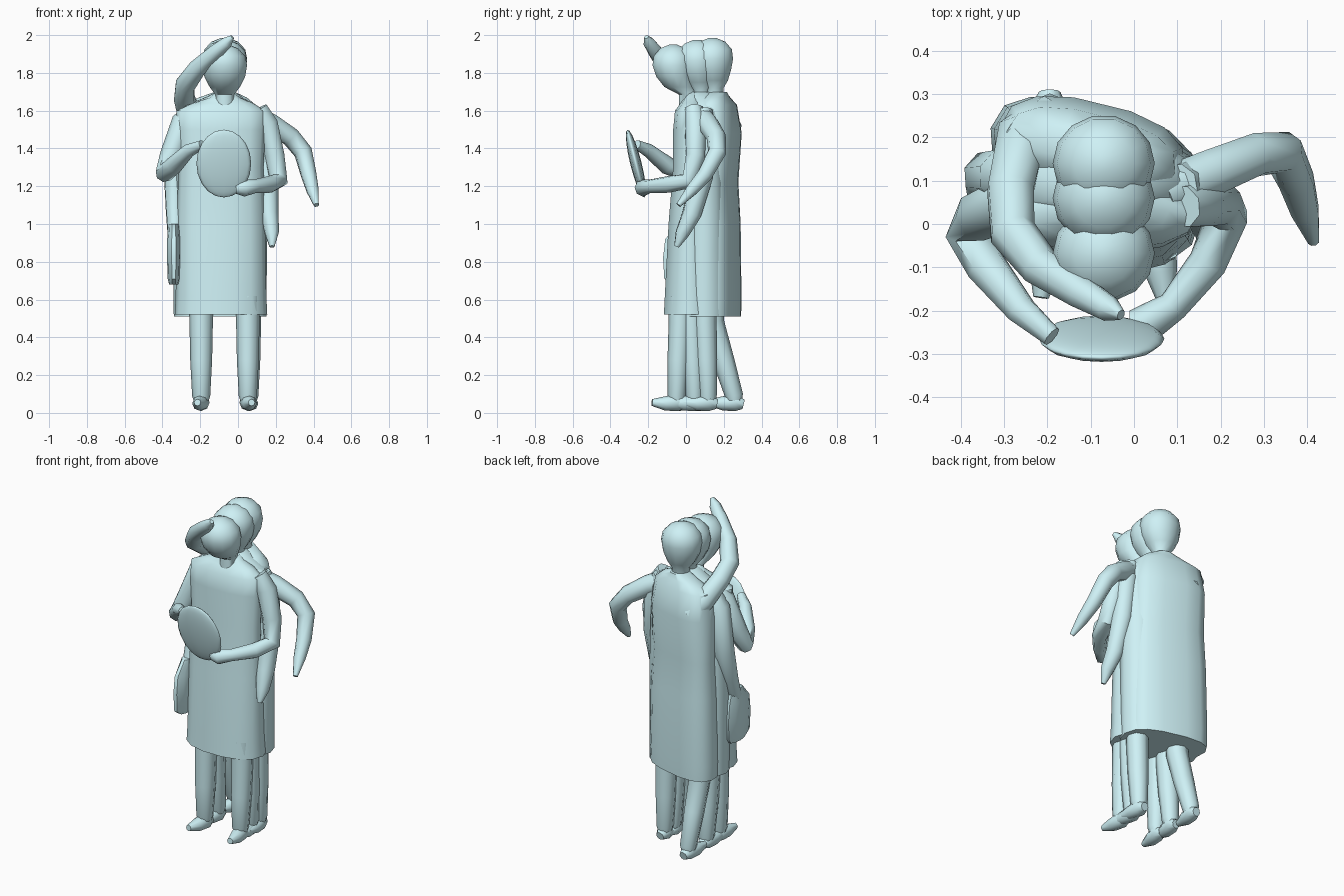
import bpy, bmesh, math
from mathutils import Vector, Quaternion

cube = bpy.data.objects.get("Cube")
if cube:
    bpy.data.objects.remove(cube)

stone = bpy.data.materials.new("pale_blue")
stone.use_nodes = True
stone.diffuse_color = (0.62, 0.88, 0.92, 1)
stone.node_tree.nodes["Principled BSDF"].inputs["Base Color"].default_value = stone.diffuse_color


def finish(name, bm):
    bmesh.ops.recalc_face_normals(bm, faces=bm.faces)
    mesh = bpy.data.meshes.new(name)
    bm.to_mesh(mesh)
    bm.free()
    obj = bpy.data.objects.new(name, mesh)
    bpy.context.collection.objects.link(obj)
    mesh.materials.append(stone)
    bpy.ops.object.select_all(action='DESELECT')
    obj.select_set(True)
    bpy.context.view_layer.objects.active = obj
    bpy.ops.object.shade_smooth_by_angle(angle=math.radians(50))
    return obj


def skin(name, rings):
    """Join rings of points into a closed surface."""
    bm = bmesh.new()
    loops = [[bm.verts.new(p) for p in ring] for ring in rings]
    n = len(loops[0])
    for low, high in zip(loops, loops[1:]):
        for i in range(n):
            j = (i + 1) % n
            bm.faces.new((low[i], low[j], high[j], high[i]))
    bm.faces.new(loops[0])
    bm.faces.new(loops[-1])
    return finish(name, bm)


def stack(name, centre, sections, sides=14, power=1.0, turn=0.0):
    """Horizontal sections: height, half width, half depth, x shift, y shift."""
    def bend(v):
        return math.copysign(abs(v) ** power, v)
    c, s = math.cos(turn), math.sin(turn)
    rings = []
    for z, rx, ry, dx, dy in sections:
        ring = []
        for i in range(sides):
            a = math.tau * i / sides
            x, y = rx * bend(math.cos(a)), ry * bend(math.sin(a))
            ring.append((centre[0] + dx + x * c - y * s, centre[1] + dy + x * s + y * c, z))
        rings.append(ring)
    return skin(name, rings)


def limb(name, path, sides=8):
    """Tube along points of (x, y, z, radius)."""
    pts = [Vector(p[:3]) for p in path]
    turn, last, rings = Quaternion(), Vector((0, 0, 1)), []
    for i, p in enumerate(pts):
        t = (pts[min(i + 1, len(pts) - 1)] - pts[max(i - 1, 0)]).normalized()
        turn = last.rotation_difference(t) @ turn
        last = t
        rings.append([p + turn @ Vector((math.cos(a), math.sin(a), 0)) * path[i][3]
                      for a in (math.tau * k / sides for k in range(sides))])
    return skin(name, rings)


def head(name, y, top, lean):
    """Lean moves the neck behind or ahead of the face."""
    shape = [(-0.34, .055, .05, 1), (-0.265, .05, .05, 1), (-0.225, .08, .08, .4),
             (-0.17, .108, .1, .1), (-0.11, .118, .112, 0), (-0.06, .108, .105, 0),
             (-0.02, .07, .07, 0), (0, .02, .02, 0)]
    stack(name, (-0.07, y), [(top + z, rx, ry, 0, lean * f) for z, rx, ry, f in shape])


# Robes: hem, body, shoulders and collar
stack("front_robe", (-0.09, 0.02), [
    (0.52, .245, .14, 0, 0), (0.62, .24, .135, 0, 0), (1.0, .235, .115, 0, 0),
    (1.3, .225, .09, 0, 0), (1.5, .235, .09, 0, 0), (1.6, .235, .08, 0, 0),
    (1.64, .16, .06, .01, .01), (1.67, .08, .045, .02, .015), (1.7, .045, .04, .02, .02)],
    power=0.87)
stack("middle_robe", (-0.095, 0.1), [
    (0.51, .245, .13, 0, 0), (1.0, .25, .12, 0, 0), (1.35, .245, .11, 0, 0),
    (1.55, .235, .1, 0, 0), (1.62, .2, .09, 0, 0),
    (1.67, .1, .07, .02, -.01), (1.7, .05, .05, .03, -.02)], power=0.8)
stack("back_robe", (-0.1, 0.165), [
    (0.51, .235, .11, 0, 0), (0.6, .238, .112, 0, 0), (1.0, .23, .108, 0, 0),
    (1.22, .22, .095, 0, 0), (1.48, .22, .117, 0, 0), (1.63, .2, .09, 0, 0),
    (1.67, .13, .06, .02, 0), (1.7, .05, .05, .03, 0)], power=0.78, turn=-0.24)

# Heads
head("front_head", -0.068, 1.95, 0.08)
head("middle_head", 0.06, 1.975, 0.02)
head("back_head", 0.14, 1.985, 0.01)

# Legs and feet: x, top y, ankle y
legs = {
    "front_right": (-0.195, -0.03, -0.04), "front_left": (0.052, -0.03, -0.05),
    "middle_right": (-0.195, 0.05, 0.08), "middle_left": (0.052, 0.03, 0.045),
    "back_right": (-0.195, 0.14, 0.255), "back_left": (0.06, 0.1, 0.115)}
for name, (x, top, ankle) in legs.items():
    out = math.copysign(0.02, x)
    limb(f"{name}_leg", [
        (x, top, 0.62, .064), (x, top, 0.48, .062), (x, (top + ankle) / 2, 0.28, .058),
        (x, ankle, 0.09, .048), (x, ankle + .005, 0.03, .03)])
    limb(f"{name}_foot", [
        (x, ankle + .05, .045, .025), (x, ankle + .01, .055, .045),
        (x + out / 2, ankle - .06, .05, .038), (x + out, ankle - .13, .055, .018)])

# Front figure's arms hold the dish
limb("front_right_arm", [
    (-0.23, .05, 1.6, .05), (-0.285, .05, 1.54, .067), (-0.355, .02, 1.36, .06),
    (-0.385, -.02, 1.27, .052), (-0.34, -.1, 1.31, .048), (-0.26, -.2, 1.39, .036),
    (-0.19, -.26, 1.42, .025)])
limb("front_left_arm", [
    (0.11, .04, 1.61, .05), (0.155, .05, 1.53, .06), (0.195, .05, 1.36, .055),
    (0.215, .02, 1.23, .05), (0.17, -.09, 1.21, .045), (0.09, -.19, 1.2, .036),
    (0.03, -.23, 1.19, .045), (-0.01, -.23, 1.19, .03)])
bm = bmesh.new()
bmesh.ops.create_uvsphere(bm, u_segments=12, v_segments=10, radius=1)
dish = finish("dish", bm)
dish.location, dish.scale = (-0.075, -0.265, 1.32), (.145, .03, .185)
dish.rotation_euler.x = 0.245

# Middle figure's arms hang down, the right one with a bag
limb("middle_right_arm", [
    (-0.24, .1, 1.6, .05), (-0.295, .11, 1.52, .067), (-0.335, .11, 1.25, .06),
    (-0.335, .06, 1.08, .05), (-0.335, .01, 0.95, .04)])
limb("middle_left_arm", [
    (0.1, .09, 1.6, .05), (0.135, .1, 1.5, .062), (0.155, .085, 1.25, .06),
    (0.165, .03, 1.05, .052), (0.18, -.02, 0.95, .038), (0.18, -.05, 0.88, .014)])
stack("bag", (-0.34, -0.015), [
    (0.68, .025, .07, 0, .01), (0.71, .032, .105, 0, 0), (0.82, .036, .112, 0, 0),
    (0.92, .035, .1, 0, 0), (1.0, .028, .05, 0, .02)], sides=10)

# Back figure: one arm raised across the brow, the other held out
limb("back_right_arm", [
    (-0.2, .24, 1.5, .06), (-0.26, .2, 1.58, .062), (-0.285, .08, 1.67, .057),
    (-0.28, -.02, 1.735, .055), (-0.215, -.1, 1.825, .048), (-0.12, -.16, 1.91, .04),
    (-0.06, -.195, 1.96, .032), (-0.03, -.21, 1.99, .012)])
limb("back_left_arm", [
    (0.06, .07, 1.58, .06), (0.17, .115, 1.53, .058), (0.28, .16, 1.46, .052),
    (0.345, .165, 1.38, .05), (0.375, .1, 1.26, .043), (0.395, .03, 1.18, .034),
    (0.415, -.04, 1.1, .014)])
